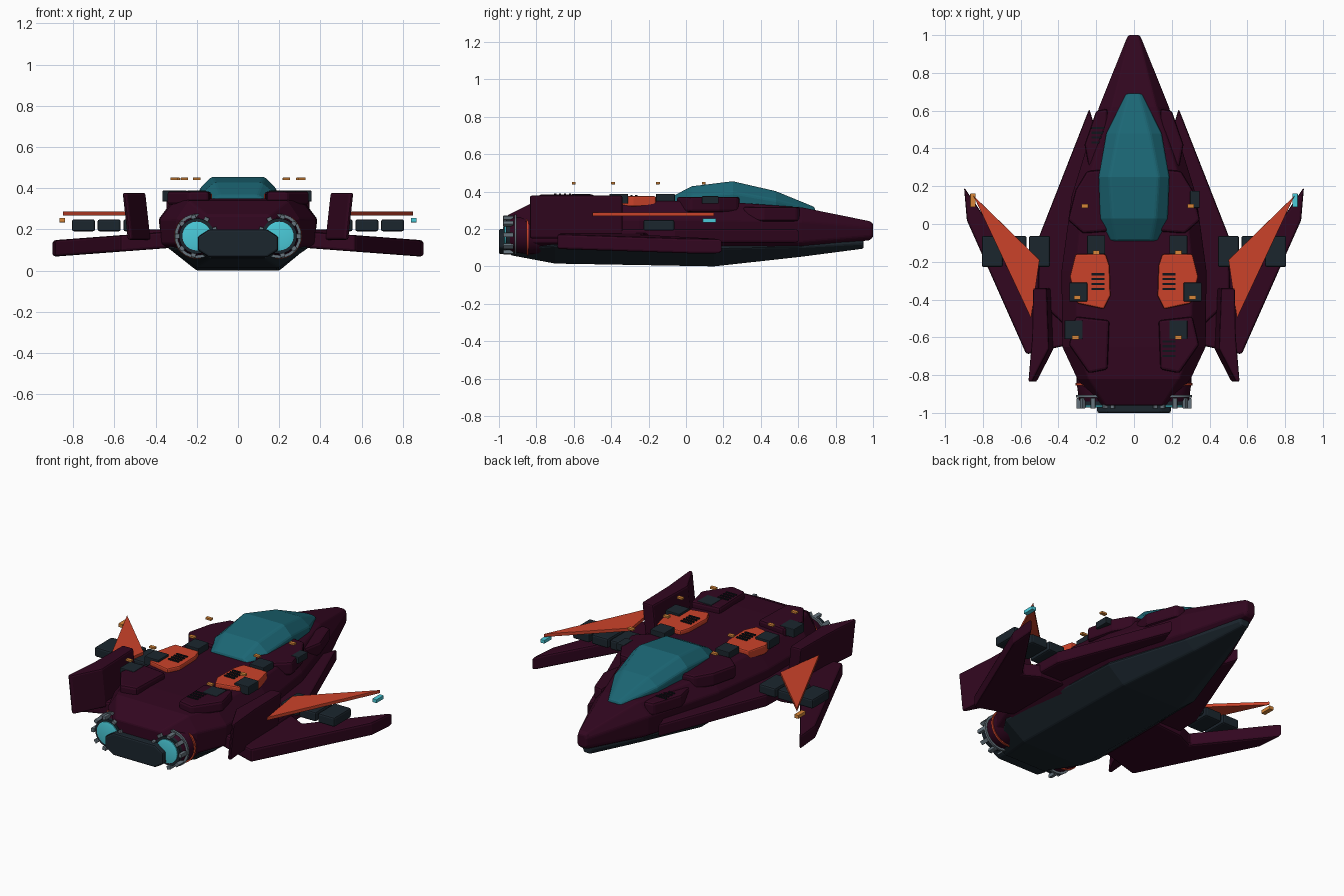
import bpy, bmesh, math
from mathutils import Matrix, Vector

if "Cube" in bpy.data.objects:
    bpy.data.objects.remove(bpy.data.objects["Cube"], do_unlink=True)


def material(name, r, g, b):
    m = bpy.data.materials.new(name)
    m.use_nodes = True
    m.diffuse_color = (r, g, b, 1)
    m.node_tree.nodes["Principled BSDF"].inputs["Base Color"].default_value = (r, g, b, 1)
    return m


MAROON = material("maroon", .032, .002, .014)
SLATE = material("slate", .011, .019, .027)
TEAL = material("teal glass", .011, .133, .175)
ORANGE = material("orange", .60, .055, .023)
CYAN = material("cyan glow", .07, .60, .70)
STEEL = material("steel", .13, .17, .20)
AMBER = material("amber", .68, .24, .04)
BLACK = material("black", .005, .007, .011)


def finish(name, bm, mat, bevel=0, mirror=False):
    bmesh.ops.recalc_face_normals(bm, faces=bm.faces)
    mesh = bpy.data.meshes.new(name)
    bm.to_mesh(mesh)
    bm.free()
    mesh.materials.append(mat)
    ob = bpy.data.objects.new(name, mesh)
    bpy.context.collection.objects.link(ob)
    if mirror:
        mod = ob.modifiers.new("mirror", 'MIRROR')
        mod.use_mirror_merge = False
    if bevel:
        mod = ob.modifiers.new("bevel", 'BEVEL')
        mod.width = bevel
        mod.segments = 2
        mod.limit_method = 'ANGLE'
    return ob


def loft(name, sections, mat, bevel=0):
    """Each section is y followed by (half width, z) pairs from bottom to top."""
    bm = bmesh.new()
    rings = []
    for y, *half in sections:
        pts = half + [(-x, z) for x, z in reversed(half)]
        rings.append([bm.verts.new((x, y, z)) for x, z in pts])
    n = len(rings[0])
    for a, b in zip(rings, rings[1:]):
        for i in range(n):
            j = (i + 1) % n
            bm.faces.new((a[i], a[j], b[j], b[i]))
    bm.faces.new(rings[0])
    bm.faces.new(rings[-1])
    return finish(name, bm, mat, bevel)


def prism(name, outline, z0, z1, mat, bevel=.01, mirror=True, slope=0, tilt=0):
    """Plan outline extruded upward; slope changes z with x, tilt leans x with z."""
    bm = bmesh.new()
    low, high = [[bm.verts.new((x + tilt * (z - z0), y, z + slope * x)) for x, y in outline]
                 for z in (z0, z1)]
    n = len(outline)
    for i in range(n):
        j = (i + 1) % n
        bm.faces.new((low[i], low[j], high[j], high[i]))
    bm.faces.new(low)
    bm.faces.new(high)
    return finish(name, bm, mat, bevel, mirror)


def box(name, x, y, z, w, d, h, mat, bevel=0, mirror=False):
    outline = [(x - w / 2, y - d / 2), (x + w / 2, y - d / 2),
               (x + w / 2, y + d / 2), (x - w / 2, y + d / 2)]
    return prism(name, outline, z - h / 2, z + h / 2, mat, bevel, mirror)


def tube(name, profile, mat, sides=24):
    """Spin (radius, y) pairs round the engine axis; mirrored to both sides."""
    bm = bmesh.new()
    rings = []
    for r, y in profile:
        angles = [2 * math.pi * i / sides for i in range(sides)]
        rings.append([bm.verts.new((ENGINE_X + r * math.cos(a), y, ENGINE_Z + r * math.sin(a)))
                      for a in angles])
    for a, b in zip(rings, rings[1:]):
        for i in range(sides):
            j = (i + 1) % sides
            bm.faces.new((a[i], a[j], b[j], b[i]))
    bm.faces.new(rings[0])
    bm.faces.new(rings[-1])
    ob = finish(name, bm, mat, 0, True)
    bpy.ops.object.select_all(action='DESELECT')
    ob.select_set(True)
    bpy.context.view_layer.objects.active = ob
    bpy.ops.object.shade_smooth_by_angle(angle=math.radians(35))


# Hull, belly and canopy
loft("hull", [
    (-.96, (.14, .09), (.19, .13), (.19, .22), (.15, .27)),
    (-.82, (.22, .08), (.30, .13), (.30, .25), (.24, .34)),
    (-.65, (.28, .07), (.37, .13), (.38, .25), (.30, .35)),
    (-.25, (.28, .07), (.37, .13), (.385, .25), (.31, .35)),
    (.15, (.26, .07), (.32, .13), (.33, .25), (.27, .35)),
    (.62, (.12, .09), (.18, .13), (.185, .24), (.12, .315)),
    (.98, (.025, .14), (.04, .16), (.04, .21), (.03, .242)),
    (1.0, (.02, .155), (.03, .165), (.03, .21), (.02, .23))], MAROON, .012)
loft("belly", [
    (-.94, (.13, .06), (.18, .09), (.16, .13)),
    (-.7, (.20, .015), (.34, .11), (.30, .15)),
    (.15, (.20, 0), (.315, .095), (.28, .13)),
    (.62, (.09, .052), (.155, .105), (.12, .14)),
    (.95, (.02, .095), (.035, .125), (.025, .16))], SLATE, .01)
loft("canopy", [
    (-.09, (.125, .31), (.125, .35), (.09, .365)),
    (.03, (.175, .31), (.18, .375), (.115, .428)),
    (.25, (.18, .31), (.188, .395), (.13, .455)),
    (.48, (.14, .30), (.148, .355), (.085, .402)),
    (.69, (.04, .28), (.045, .30), (.03, .316))], TEAL, .012)

# Strakes, forward-swept wings, upright fins and blades
prism("strake", [(.237, .61), (.5, -.06), (.51, -.4), (.3, -.6), (.15, -.3), (.15, .4),
                 (.215, .54)], .125, .20, MAROON, .012)
prism("wing", [(.9, .195), (.885, .02), (.57, -.69), (.3, -.63), (.3, -.2), (.5, -.2),
               (.6, -.24)], .135, .215, MAROON, .012, slope=-.075)
prism("fin", [(.437, -.34), (.51, -.34), (.515, -.6), (.535, -.835), (.515, -.835),
              (.425, -.66)], .15, .378, MAROON, .012, tilt=.11)
prism("wing_blade", [(.85, .15), (.5, -.19), (.545, -.5)], .268, .288, ORANGE, .002)
for i in range(3):
    box("wing_block", .5 + .125 * i, -.145, .22, .112, .165, .058, SLATE, .01, True)
for side, mat in ((-1, AMBER), (1, CYAN)):
    box("wing_lamp", .853 * side, .125, .245, .028, .072, .021, mat, .002)

# Raised deck armour
prism("front_plate", [(.14, .61), (.2, .6), (.262, .42), (.24, .3), (.14, .3)],
      .24, .318, MAROON, .014)
prism("cheek_plate", [(.15, .29), (.25, .28), (.31, .18), (.35, .02), (.27, -.05),
                      (.14, -.04)], .29, .372, MAROON, .014)
prism("orange_plate", [(.15, -.16), (.31, -.16), (.34, -.28), (.30, -.42), (.16, -.45),
                       (.125, -.38), (.13, -.22)], .32, .375, ORANGE, .008)
prism("rear_plate", [(.13, -.51), (.31, -.49), (.345, -.64), (.24, -.79), (.14, -.77)],
      .32, .385, MAROON, .014)

# Deck hatches, vents and floating lamps
for x, y in ((-.2, -.11), (.235, -.11), (-.295, -.36), (.31, -.36), (-.32, -.56), (.235, -.56)):
    box("deck_hatch", x, y, .362, .095, .1, .052, SLATE, .004)
box("cheek_hatch", .322, .13, .355, .05, .09, .04, SLATE, .004)
for x, y, top in ((-.19, -.305, .376), (.185, -.305, .376), (.185, -.66, .383),
                  (-.19, .47, .317)):
    for i in range(4):
        box("vent_slat", x, y + .026 * (i - 1.5), top, .07, .011, .012, BLACK)
for x, y in ((-.2, -.15), (.235, -.15), (-.26, .095), (.3, .095),
             (-.3, -.39), (.31, -.39), (-.31, -.6), (.235, -.6)):
    box("deck_lamp", x, y, .445, .036, .021, .012, AMBER, .001)

# Engines: casing, bands, clamps and glowing exhaust
ENGINE_X, ENGINE_Z = .2, .168
tube("engine_casing", [(.10, -.72), (.105, -.83), (.092, -.93), (.075, -.955)], MAROON)
tube("engine_orange_band", [(.09, -.842), (.11, -.842), (.11, -.854), (.09, -.854)], ORANGE)
tube("engine_steel_band", [(.08, -.905), (.108, -.905), (.108, -.918), (.08, -.918)], STEEL)
tube("engine_rim", [(.07, -.94), (.086, -.94), (.086, -.962), (.07, -.962)], SLATE)
tube("engine_glow", [(.07, -.95), (.07, -.968), (.05, -.972)], CYAN)
CLAMPS = 9
for i in range(CLAMPS):
    bm = bmesh.new()
    bmesh.ops.create_cube(bm, size=1)
    bmesh.ops.scale(bm, vec=Vector((.02, .055, .024)), verts=bm.verts)
    bmesh.ops.translate(bm, vec=Vector((.094, -.95, 0)), verts=bm.verts)
    spin = Matrix.Rotation(2 * math.pi * i / CLAMPS, 4, 'Y')
    bmesh.ops.transform(bm, matrix=Matrix.Translation((ENGINE_X, 0, ENGINE_Z)) @ spin,
                        verts=bm.verts)
    finish("engine_clamp", bm, STEEL, .003, True)

# Tail block between the exhausts
loft("tail_block", [
    (y, (.14, .065), (.195, .10), (.195, .165), (.14, .20)) for y in (-1.0, -.9)], SLATE, .01)
